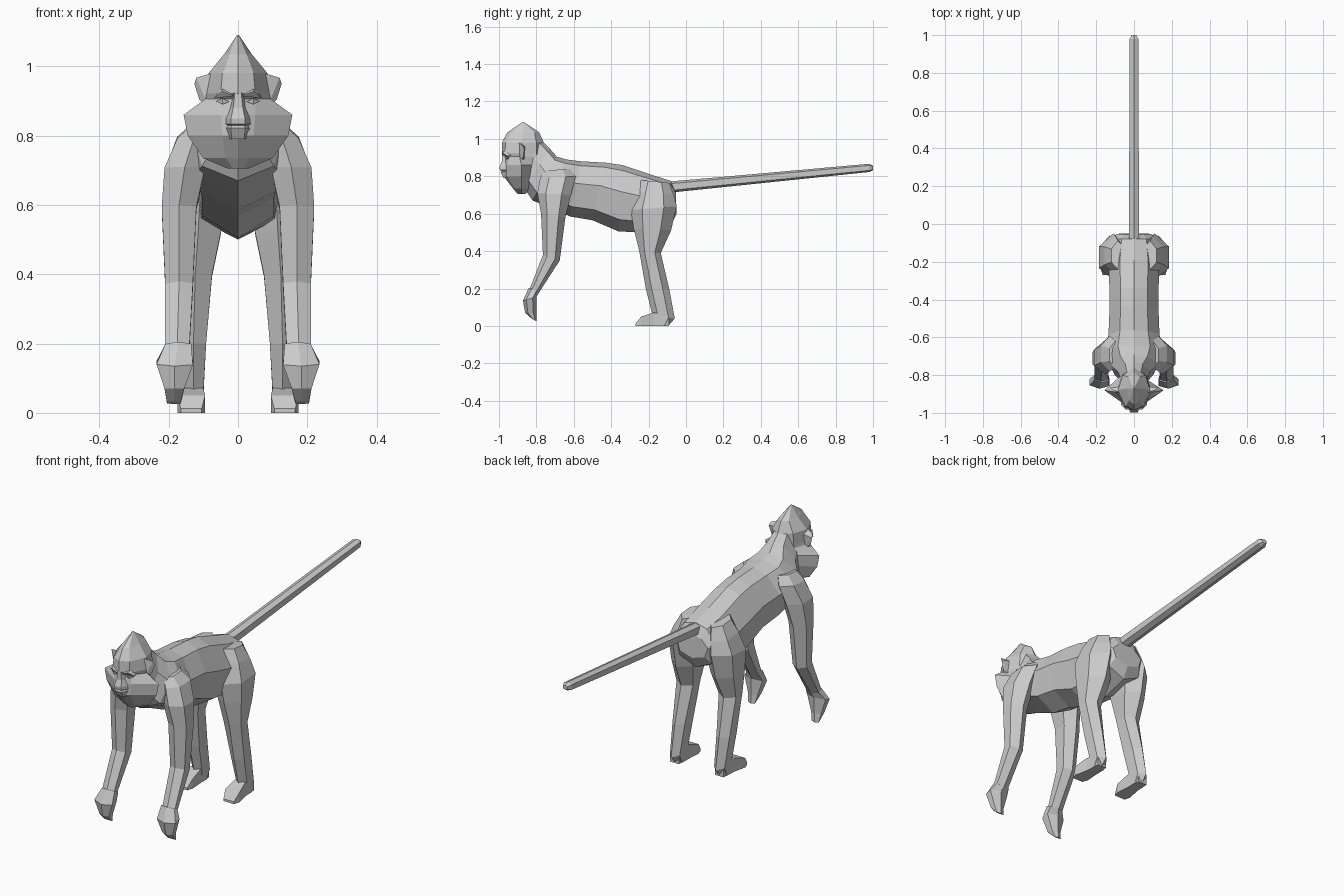
import bpy, bmesh
from mathutils import Vector

grey = bpy.data.materials.new("grey")
grey.diffuse_color = (0.6, 0.6, 0.6, 1)


def finish(name, bm, mirrored=False):
    bmesh.ops.remove_doubles(bm, verts=bm.verts, dist=0.0005)
    bmesh.ops.recalc_face_normals(bm, faces=bm.faces)
    me = bpy.data.meshes.new(name)
    bm.to_mesh(me)
    bm.free()
    me.materials.append(grey)
    ob = bpy.data.objects.new(name, me)
    bpy.context.collection.objects.link(ob)
    if mirrored:
        ob.modifiers.new("mirror", 'MIRROR')
    return ob


def loft(name, rings, mirrored=False):
    """Skin a list of equal-length point rings and cap both ends."""
    bm = bmesh.new()
    rows = [[bm.verts.new(p) for p in r] for r in rings]
    n = len(rows[0])
    for a, b in zip(rows, rows[1:]):
        for i in range(n):
            j = (i + 1) % n
            bm.faces.new((a[i], a[j], b[j], b[i]))
    bm.faces.new(rows[0])
    bm.faces.new(rows[-1])
    return finish(name, bm, mirrored)


def symmetric(half):
    """Close a half outline whose first and last points lie on x = 0."""
    return half + [(-x, y, z) for x, y, z in half[-2:0:-1]]


# Torso and neck: top (y, z), bottom (y, z), half width of each section
def torso_ring(yt, zt, yb, zb, w):
    shape = ((0, 0), (0.08, 0.55), (0.4, 1), (0.82, 0.8), (1, 0))
    return symmetric([(w * k, yt + (yb - yt) * t, zt + (zb - zt) * t) for t, k in shape])


torso = [(-0.055, 0.72, -0.05, 0.60, 0.09), (-0.08, 0.775, -0.08, 0.54, 0.12),
         (-0.19, 0.81, -0.22, 0.50, 0.135), (-0.34, 0.86, -0.36, 0.505, 0.13),
         (-0.43, 0.873, -0.50, 0.565, 0.13), (-0.56, 0.88, -0.62, 0.585, 0.135),
         (-0.64, 0.89, -0.74, 0.64, 0.155), (-0.69, 0.905, -0.82, 0.67, 0.13),
         (-0.73, 0.95, -0.86, 0.73, 0.085), (-0.78, 1.00, -0.90, 0.78, 0.065)]
loft("torso", [torso_ring(*s) for s in torso])


# Limbs: inner x, outer x, front (y, z), back (y, z)
def limb_ring(xi, xo, yf, zf, yb, zb):
    def at(x, t):
        return (x, yf + (yb - yf) * t, zf + (zb - zf) * t)
    xm = (xi + xo) / 2
    return [at(xm, 0), at(xo, 0.25), at(xo, 0.72), at(xm, 1), at(xi, 0.75), at(xi, 0.2)]


arm = [(0.07, 0.13, -0.76, 0.83, -0.62, 0.84), (0.08, 0.175, -0.78, 0.79, -0.59, 0.80),
       (0.095, 0.212, -0.795, 0.71, -0.615, 0.70), (0.12, 0.22, -0.775, 0.60, -0.645, 0.58),
       (0.13, 0.21, -0.765, 0.38, -0.675, 0.35), (0.14, 0.21, -0.835, 0.20, -0.785, 0.18)]
loft("front_leg", [limb_ring(*s) for s in arm], True)

hand = [(0.135, 0.21, -0.84, 0.205, -0.785, 0.18), (0.13, 0.235, -0.872, 0.135, -0.80, 0.155),
        (0.155, 0.212, -0.86, 0.07, -0.80, 0.07), (0.165, 0.205, -0.82, 0.035, -0.80, 0.025)]
loft("front_hand", [limb_ring(*s) for s in hand], True)

leg = [(0.05, 0.12, -0.24, 0.78, -0.09, 0.765), (0.04, 0.155, -0.265, 0.72, -0.065, 0.70),
       (0.035, 0.185, -0.295, 0.62, -0.05, 0.64), (0.05, 0.18, -0.28, 0.52, -0.08, 0.51),
       (0.075, 0.172, -0.25, 0.40, -0.135, 0.39), (0.092, 0.165, -0.215, 0.20, -0.09, 0.20),
       (0.10, 0.158, -0.18, 0.06, -0.06, 0.04), (0.10, 0.158, -0.17, 0.0, -0.095, 0.0)]
loft("hind_leg", [limb_ring(*s) for s in leg], True)


# Foot: wedge widening to the toes
def box_ring(x0, x1, y, z0, z1):
    return [(x0, y, z0), (x1, y, z0), (x1, y, z1), (x0, y, z1)]


loft("hind_foot", [box_ring(0.105, 0.155, -0.09, 0, 0.05), box_ring(0.10, 0.16, -0.17, 0, 0.072),
                   box_ring(0.095, 0.175, -0.24, 0, 0.05), box_ring(0.105, 0.165, -0.27, 0, 0.012)], True)


# Tail: straight tapered six-sided rod
def tail_ring(y, z, w, h):
    return [(0, y, z + h), (w, y, z + h * 0.6), (w, y, z - h * 0.6),
            (0, y, z - h), (-w, y, z - h * 0.6), (-w, y, z + h * 0.6)]


loft("tail", [tail_ring(-0.09, 0.742, 0.027, 0.03), tail_ring(0.15, 0.765, 0.026, 0.028),
              tail_ring(0.98, 0.845, 0.023, 0.022), tail_ring(1.0, 0.845, 0.012, 0.012)])


# Head with cheek ruff and beard: z, front y, face corner, side, back corner, back y
def head_ring(z, yf, xa, ya, xs, ys, xb, yb, yk):
    return symmetric([(0, yf, z), (xa, ya, z), (xs, ys, z), (xb, yb, z), (0, yk, z)])


head = [(1.09, -0.873, 0.002, -0.872, 0.003, -0.87, 0.002, -0.868, -0.867),
        (1.035, -0.955, 0.025, -0.935, 0.04, -0.87, 0.03, -0.81, -0.785),
        (0.98, -0.985, 0.045, -0.965, 0.085, -0.88, 0.06, -0.80, -0.76),
        (0.922, -0.985, 0.05, -0.968, 0.09, -0.89, 0.065, -0.80, -0.76),
        (0.905, -0.97, 0.05, -0.945, 0.095, -0.89, 0.065, -0.80, -0.76),
        (0.86, -0.975, 0.05, -0.955, 0.157, -0.88, 0.07, -0.825, -0.78),
        (0.80, -0.975, 0.045, -0.955, 0.145, -0.88, 0.07, -0.835, -0.80),
        (0.735, -0.925, 0.035, -0.915, 0.10, -0.88, 0.05, -0.845, -0.83),
        (0.705, -0.90, 0.015, -0.895, 0.03, -0.88, 0.02, -0.865, -0.86)]
loft("head", [head_ring(*s) for s in head])


# Nose and lips: trapezoid sections down the face
def snout_ring(z, y, w, depth):
    return [(-w, y + depth, z), (-w * 0.5, y, z), (w * 0.5, y, z), (w, y + depth, z)]


loft("nose", [snout_ring(0.925, -0.983, 0.018, 0.04), snout_ring(0.88, -0.985, 0.028, 0.04),
              snout_ring(0.85, -0.997, 0.04, 0.05), snout_ring(0.833, -0.995, 0.042, 0.05),
              snout_ring(0.829, -0.985, 0.038, 0.04)])
loft("lower_jaw", [snout_ring(0.829, -0.985, 0.036, 0.04), snout_ring(0.822, -0.992, 0.042, 0.05),
                   snout_ring(0.79, -0.975, 0.035, 0.05)])


def wedge(name, points):
    """Mirrored convex solid around a few points."""
    bm = bmesh.new()
    for p in points:
        bm.verts.new(Vector(p))
    bmesh.ops.convex_hull(bm, input=bm.verts)
    return finish(name, bm, True)


# Brow ridges, eyes and ears
wedge("brow", [(0.012, -0.985, 0.914), (0.045, -0.982, 0.928), (0.07, -0.955, 0.908),
               (0.045, -0.96, 0.94), (0.012, -0.95, 0.92), (0.065, -0.92, 0.915)])
wedge("eye", [(0.025, -0.963, 0.898), (0.045, -0.968, 0.908), (0.064, -0.952, 0.899),
              (0.045, -0.965, 0.89), (0.045, -0.93, 0.899)])
wedge("ear", [(0.06, -0.90, 0.985), (0.12, -0.875, 0.967), (0.126, -0.865, 0.95),
              (0.112, -0.87, 0.905), (0.08, -0.895, 0.87), (0.07, -0.86, 0.96), (0.085, -0.865, 0.89)])
